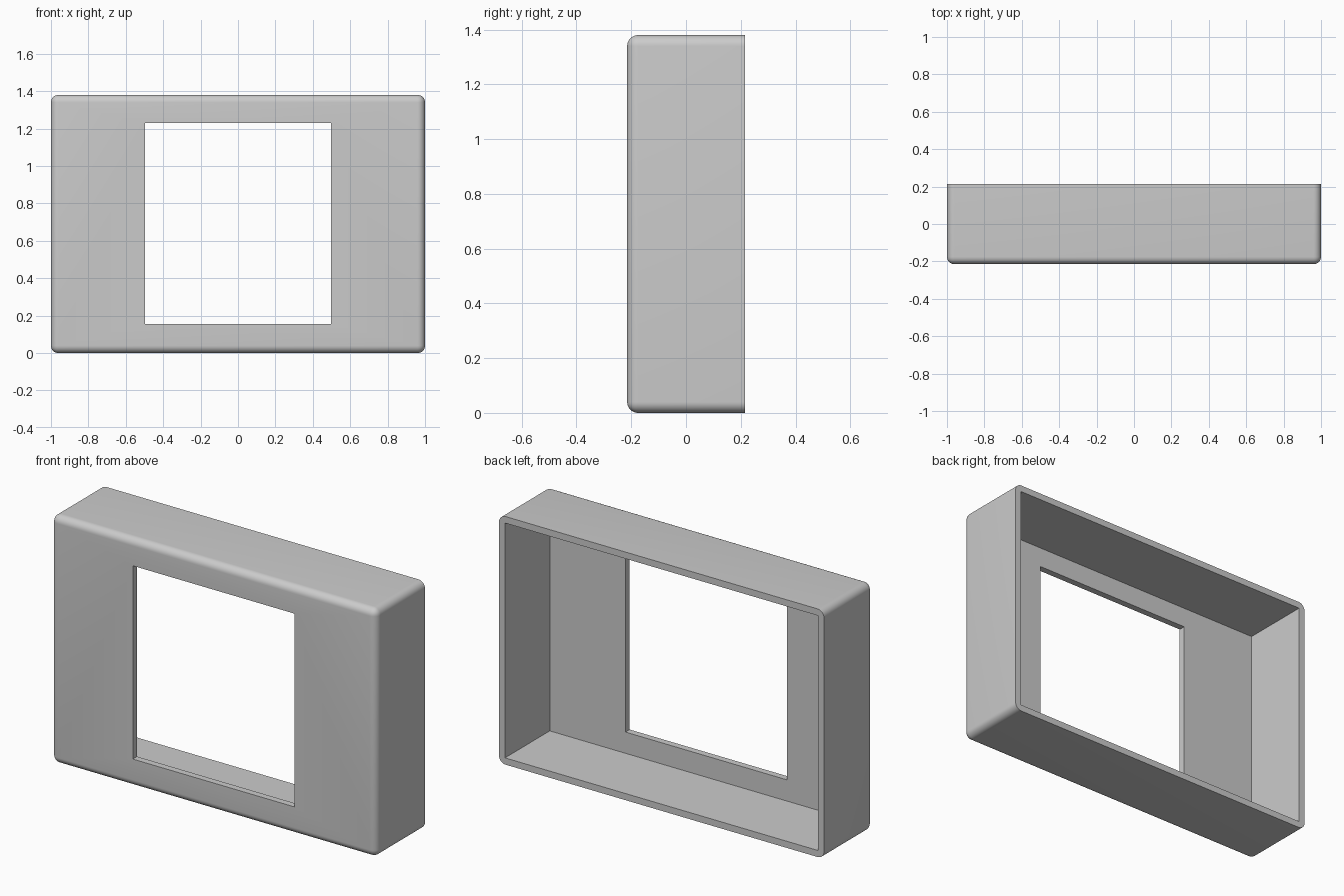
import bpy, bmesh, math
from mathutils import Matrix, Vector

cube = bpy.data.objects.get("Cube")
if cube:
    bpy.data.objects.remove(cube, do_unlink=True)

W, D, H = 2.0, 0.43, 1.38      # outer size
WALL = 0.037                   # shell thickness
ROUND = 0.04                   # edge radius

grey = bpy.data.materials.new("plain grey")
grey.use_nodes = True
grey.diffuse_color = (0.6, 0.6, 0.6, 1)
grey.node_tree.nodes["Principled BSDF"].inputs["Base Color"].default_value = (0.6, 0.6, 0.6, 1)


def box(name, lo, hi):
    lo, hi = Vector(lo), Vector(hi)
    bm = bmesh.new()
    bmesh.ops.create_cube(bm, size=1, matrix=Matrix.Translation((lo + hi) / 2)
                          @ Matrix.Diagonal((*(hi - lo), 1)))
    mesh = bpy.data.meshes.new(name)
    bm.to_mesh(mesh)
    bm.free()
    mesh.materials.append(grey)
    obj = bpy.data.objects.new(name, mesh)
    bpy.context.collection.objects.link(obj)
    return obj


# Outer shell: all edges rounded except those around the open back
frame = box("frame_shell", (-W / 2, -D / 2, 0), (W / 2, D / 2, H))
bm = bmesh.new()
bm.from_mesh(frame.data)
edges = [e for e in bm.edges if any(v.co.y < 0 for v in e.verts)]
bmesh.ops.bevel(bm, geom=edges, offset=ROUND, segments=8, profile=0.5, affect='EDGES')
bm.to_mesh(frame.data)
bm.free()

# Hollow open at the back, and the window through the front panel
cutters = [
    box("hollow_cutter", (-W / 2 + WALL, -D / 2 + WALL, WALL), (W / 2 - WALL, D, H - WALL)),
    box("window_cutter", (-0.497, -D, 0.155), (0.497, 0, 1.23)),
]
for cutter in cutters:
    cutter.hide_render = True
    cutter.hide_set(True)
    cut = frame.modifiers.new(cutter.name, 'BOOLEAN')
    cut.operation = 'DIFFERENCE'
    cut.solver = 'EXACT'
    cut.object = cutter

# Apply the cuts and remove the helpers
bpy.context.view_layer.objects.active = frame
frame.select_set(True)
for cutter in cutters:
    bpy.ops.object.modifier_apply(modifier=cutter.name)
    bpy.data.objects.remove(cutter, do_unlink=True)
bpy.ops.object.shade_smooth_by_angle(angle=math.radians(30))
